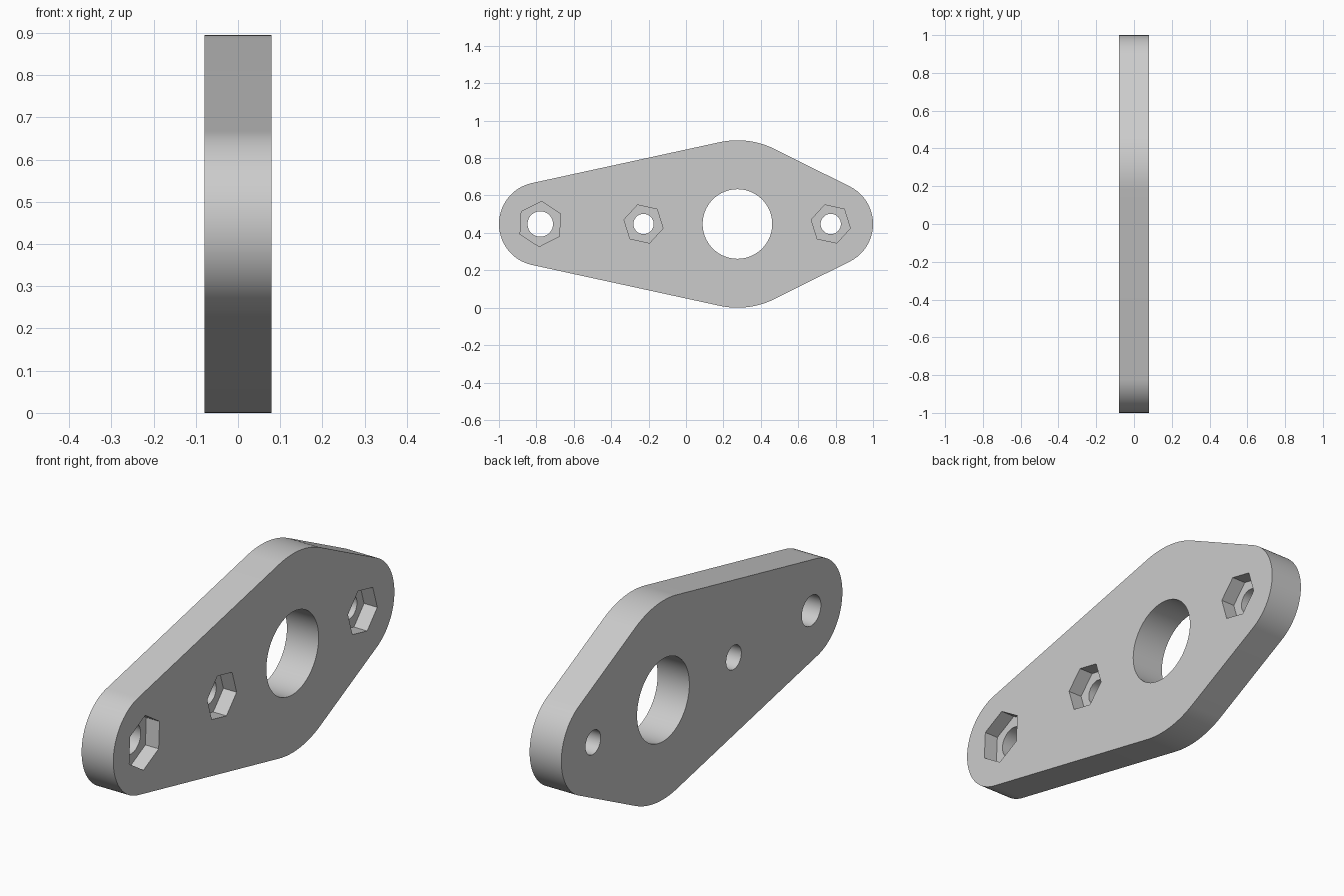
import bpy, bmesh
from math import pi, sin, cos, asin, radians

cube = bpy.data.objects.get("Cube")
if cube:
    bpy.data.objects.remove(cube, do_unlink=True)

HALF = 0.079          # half the plate thickness
MID = 0.4475          # height of the centre line
END_R, END_Y = 0.224, 0.776
HUB_R, HUB_Y = 0.4475, 0.275
POCKET = 0.066        # depth of the nut pockets

grey = bpy.data.materials.new("light_grey")
grey.use_nodes = True
colour = (0.6, 0.6, 0.6, 1)
grey.diffuse_color = colour
grey.node_tree.nodes["Principled BSDF"].inputs["Base Color"].default_value = colour


def arc(y, r, start, end, steps):
    """Points of an arc in the side plane, both ends included."""
    angles = [start + (end - start) * i / steps for i in range(steps + 1)]
    return [(y + r * cos(a), MID + r * sin(a)) for a in angles]


def prism(name, points, x0, x1):
    """Solid extruded along x from a side outline."""
    bm = bmesh.new()
    face = bm.faces.new([bm.verts.new((x0, y, z)) for y, z in points])
    new = bmesh.ops.extrude_face_region(bm, geom=[face])["geom"]
    verts = [v for v in new if isinstance(v, bmesh.types.BMVert)]
    bmesh.ops.translate(bm, verts=verts, vec=(x1 - x0, 0, 0))
    bmesh.ops.recalc_face_normals(bm, faces=bm.faces)
    mesh = bpy.data.meshes.new(name)
    bm.to_mesh(mesh)
    bm.free()
    mesh.materials.append(grey)
    obj = bpy.data.objects.new(name, mesh)
    bpy.context.collection.objects.link(obj)
    return obj


def cut(target, name, y, r, sides, turn, x0):
    """Cut a round hole or a hexagonal pocket into the target."""
    ring = arc(y, r, turn, turn + 2 * pi, sides)[:-1]
    cutter = prism(name, ring, x0, HALF + 0.1)
    cutter.hide_render = True
    mod = target.modifiers.new(name, 'BOOLEAN')
    mod.operation, mod.solver, mod.object = 'DIFFERENCE', 'EXACT', cutter
    bpy.context.view_layer.objects.active = target
    bpy.ops.object.modifier_apply(modifier=name)
    bpy.data.objects.remove(cutter, do_unlink=True)


# Plate outline: two end arcs joined to the wide hub by tangent lines
front = pi / 2 + asin((HUB_R - END_R) / (HUB_Y + END_Y))
back = pi / 2 - asin((HUB_R - END_R) / (END_Y - HUB_Y))
outline = (arc(END_Y, END_R, -back, back, 40)
           + arc(HUB_Y, HUB_R, back, front, 24)
           + arc(-END_Y, END_R, front, 2 * pi - front, 48)
           + arc(HUB_Y, HUB_R, -front, -back, 24))
plate = prism("plate", outline, -HALF, HALF)

# Large bore
cut(plate, "bore", HUB_Y, 0.186, 80, 0, -HALF - 0.1)

# Bolt holes, each with a hexagonal nut pocket on the +x face
for y, hole, nut, turn in ((-0.779, 0.068, 0.121, 27),
                           (-0.227, 0.054, 0.107, -12.5),
                           (0.774, 0.054, 0.107, -12.5)):
    cut(plate, "bolt_hole", y, hole, 48, 0, -HALF - 0.1)
    cut(plate, "nut_pocket", y, nut, 6, radians(turn), HALF - POCKET)

bpy.ops.object.select_all(action='DESELECT')
plate.select_set(True)
bpy.context.view_layer.objects.active = plate
bpy.ops.object.shade_smooth_by_angle(angle=radians(30))
